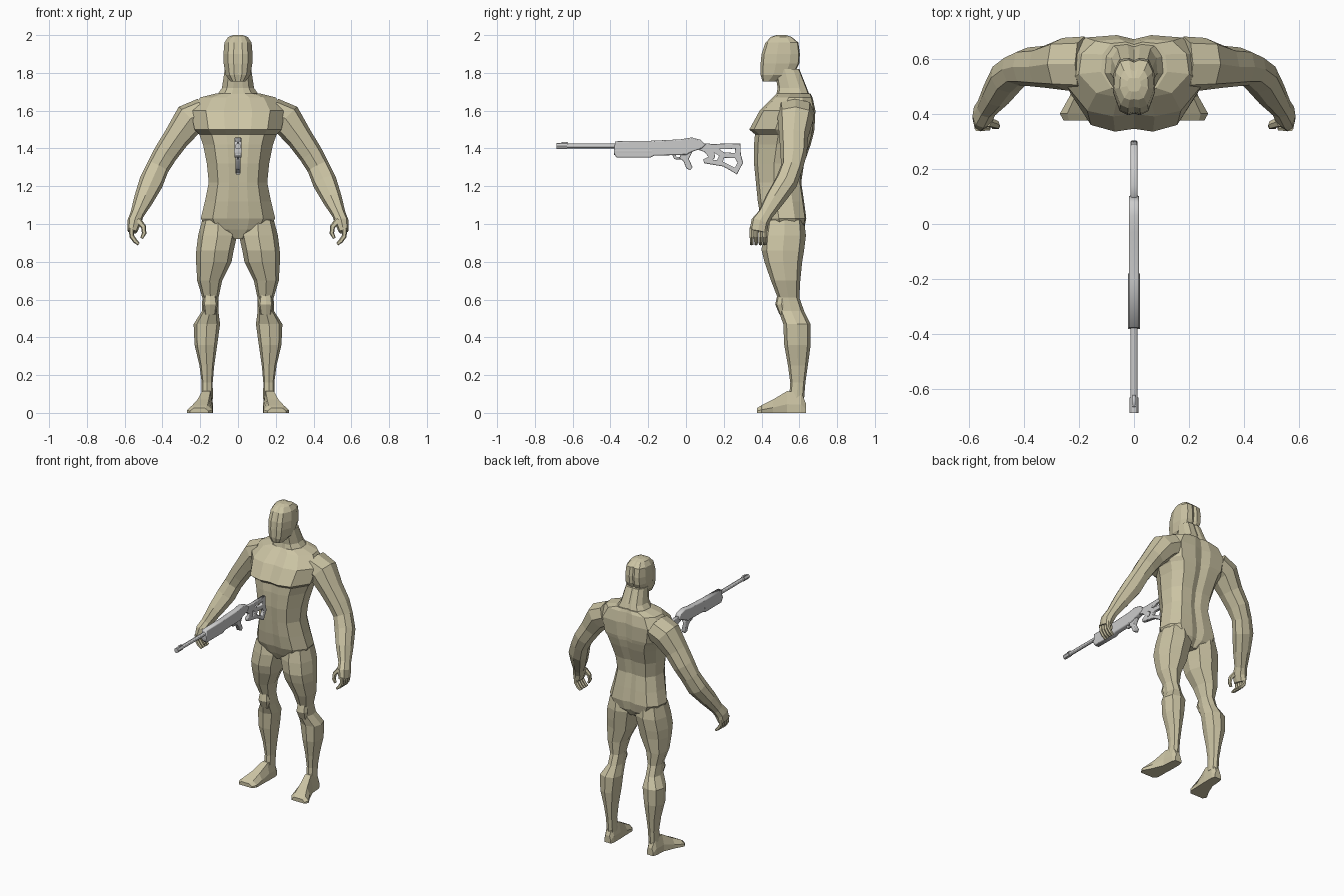
import bpy, bmesh, math
from mathutils import Vector

skin = bpy.data.materials.new("tan")
skin.diffuse_color = (0.6, 0.55, 0.37, 1)


def add(name, mesh, mat=None):
    ob = bpy.data.objects.new(name, mesh)
    bpy.context.collection.objects.link(ob)
    if mat:
        mesh.materials.append(mat)
    return ob


def loft(name, rings, mirror=False, mat=skin):
    """Skin a list of equal-length point rings and cap both ends."""
    bm = bmesh.new()
    rs = [[bm.verts.new(p) for p in r] for r in rings]
    n = len(rs[0])
    for a, b in zip(rs, rs[1:]):
        for i in range(n):
            j = (i + 1) % n
            bm.faces.new((a[i], a[j], b[j], b[i]))
    bm.faces.new(rs[0][::-1])
    bm.faces.new(rs[-1])
    bmesh.ops.recalc_face_normals(bm, faces=bm.faces[:])
    me = bpy.data.meshes.new(name)
    bm.to_mesh(me)
    bm.free()
    ob = add(name, me, mat)
    if mirror:
        ob.modifiers.new("Mirror", 'MIRROR')
    return ob


def unit_ring(n=8, power=0.8):
    out = []
    for i in range(n):
        a = 2 * math.pi * i / n
        c, s = math.cos(a), math.sin(a)
        out.append((math.copysign(abs(c) ** power, c) if abs(c) > 1e-6 else 0,
                    math.copysign(abs(s) ** power, s) if abs(s) > 1e-6 else 0))
    return out


def body_ring(z, w, f, b):
    """Symmetric trunk section: half width w, front y f, back y b."""
    half = [(0, .03), (.3, 0), (.68, .07), (1, .4), (.95, .75), (.7, .97), (.25, 1), (0, .95)]
    full = half + [(-x, t) for x, t in half[-2:0:-1]]
    return [(x * w, f + t * (b - f), z) for x, t in full]


def flat_ring(z, cx, hw, f, b):
    return [(cx + x * hw, (f + b) / 2 + y * (b - f) / 2, z) for x, y in unit_ring()]


def tube(sections, n=8):
    """Rings square to a path of (x, y, z, side radius, depth radius)."""
    pts = [Vector(s[:3]) for s in sections]
    rings = []
    for i, s in enumerate(sections):
        t = (pts[min(i + 1, len(pts) - 1)] - pts[max(i - 1, 0)]).normalized()
        u = Vector((0, 1, 0)).cross(t).normalized()
        v = t.cross(u)
        rings.append([pts[i] + u * x * s[3] + v * y * s[4] for x, y in unit_ring(n)])
    return rings


# Trunk, neck and head
loft("torso", [body_ring(*s) for s in [
    (.92, .05, .45, .59), (.97, .16, .42, .625), (1.03, .197, .395, .637),
    (1.12, .175, .38, .625), (1.22, .155, .37, .61), (1.32, .165, .36, .625),
    (1.42, .185, .36, .66), (1.475, .205, .365, .675), (1.50, .23, .335, .68),
    (1.60, .25, .39, .685), (1.67, .20, .46, .67), (1.69, .12, .48, .66)]])
loft("neck", [body_ring(*s) for s in [
    (1.64, .14, .47, .67), (1.72, .085, .485, .64), (1.82, .07, .47, .60)]])
loft("head", [body_ring(*s) for s in [
    (1.755, .04, .405, .48), (1.79, .066, .395, .57), (1.85, .076, .395, .60),
    (1.90, .077, .40, .603), (1.96, .072, .42, .595), (1.99, .052, .45, .56),
    (2.0, .025, .48, .53)]])

# Legs and kneecaps
loft("leg", [flat_ring(*s) for s in [
    (1.02, .105, .085, .42, .625), (.94, .108, .103, .405, .635),
    (.86, .122, .099, .40, .625), (.80, .128, .094, .415, .615),
    (.70, .15, .066, .45, .605), (.61, .146, .043, .485, .60),
    (.54, .147, .043, .49, .625), (.47, .165, .07, .515, .66),
    (.36, .17, .06, .52, .66), (.25, .165, .039, .54, .645),
    (.16, .163, .029, .552, .632), (.07, .163, .03, .545, .625)]], True)
loft("kneecap", [flat_ring(*s) for s in [
    (.63, .147, .032, .485, .54), (.575, .147, .04, .472, .54), (.52, .147, .03, .495, .54)]], True)

# Feet
sole = [(-1, 0), (1, 0), (1, .4), (.6, 1), (-.6, 1), (-1, .4)]
loft("foot", [[(cx + x * hw, y, z * h) for x, z in sole] for y, cx, hw, h in [
    (.635, .165, .025, .05), (.61, .165, .033, .11), (.535, .168, .036, .115),
    (.46, .185, .05, .07), (.40, .202, .067, .04), (.375, .205, .05, .025)]], True)

# Arms with hands
loft("arm", tube([
    (.18, .58, 1.59, .08, .10), (.255, .58, 1.555, .088, .095),
    (.325, .57, 1.458, .07, .076), (.385, .57, 1.37, .064, .07),
    (.425, .56, 1.30, .06, .058), (.46, .53, 1.22, .064, .06),
    (.50, .47, 1.13, .052, .052), (.535, .42, 1.05, .036, .04),
    (.55, .392, 1.01, .037, .047), (.56, .382, .96, .026, .047)]), True)
for i in range(4):
    y = .348 + i * .023
    loft("finger", tube([(.565, y, .98, .014, .0125), (.562, y, .935, .013, .012),
                         (.545, y, .91, .012, .011), (.525, y, .893, .008, .009)], 6), True)
loft("thumb", tube([(.53, .37, 1.02, .018, .018), (.50, .36, .985, .014, .015),
                    (.497, .355, .95, .012, .012), (.51, .352, .925, .008, .009)], 6), True)


# Rifle: flat profiles in the y-z plane with rounded edges
def plate(name, outlines, half, bevel=.006):
    cu = bpy.data.curves.new(name, 'CURVE')
    cu.dimensions = '2D'
    cu.fill_mode = 'BOTH'
    cu.extrude = half - bevel
    cu.bevel_depth = bevel
    cu.bevel_resolution = 1
    for pts in outlines:
        sp = cu.splines.new('POLY')
        sp.points.add(len(pts) - 1)
        for p, (y, z) in zip(sp.points, pts):
            p.co = (y, z, 0, 1)
        sp.use_cyclic_u = True
    tmp = bpy.data.objects.new("profile", cu)
    bpy.context.collection.objects.link(tmp)
    dg = bpy.context.evaluated_depsgraph_get()
    me = bpy.data.meshes.new_from_object(tmp.evaluated_get(dg))
    bpy.data.objects.remove(tmp)
    ob = add(name, me)
    ob.rotation_euler = (math.pi / 2, 0, math.pi / 2)
    return ob


plate("receiver", [[(-.37, 1.432), (-.2, 1.434), (-.03, 1.442), (.03, 1.452), (.075, 1.44),
                    (.095, 1.42), (.08, 1.405), (.03, 1.388), (0, 1.372), (-.17, 1.368),
                    (-.19, 1.357), (-.365, 1.358), (-.375, 1.375)]], .019)
plate("grip", [[(-.02, 1.385), (.03, 1.385), (.01, 1.345), (.03, 1.302), (.022, 1.29),
                (.005, 1.297), (-.01, 1.335), (-.03, 1.35)]], .014, .004)
plate("trigger_guard", [[(-.075, 1.375), (-.06, 1.345), (-.015, 1.343), (0, 1.375)],
                        [(-.058, 1.368), (-.052, 1.353), (-.022, 1.353), (-.016, 1.368)]], .006, .002)
plate("stock", [[(.07, 1.425), (.14, 1.42), (.285, 1.423), (.286, 1.37), (.298, 1.325),
                 (.268, 1.268), (.24, 1.285), (.20, 1.308), (.10, 1.325), (.095, 1.34),
                 (.125, 1.355), (.10, 1.385), (.07, 1.395)],
                [(.165, 1.40), (.265, 1.403), (.263, 1.372), (.20, 1.375)],
                [(.145, 1.385), (.18, 1.362), (.165, 1.333), (.135, 1.336), (.15, 1.355)],
                [(.20, 1.355), (.262, 1.352), (.277, 1.325), (.26, 1.293), (.19, 1.328)]], .012, .004)


# Barrel, muzzle, magazine tube
def rod(name, y0, y1, z, r):
    bpy.ops.mesh.primitive_cylinder_add(vertices=12, radius=r, depth=y1 - y0,
                                        location=(0, (y0 + y1) / 2, z), rotation=(math.pi / 2, 0, 0))
    bpy.context.object.name = name
    bpy.ops.object.shade_smooth_by_angle()


rod("barrel", -.67, -.3, 1.412, .013)
rod("muzzle", -.685, -.63, 1.412, .016)
rod("handguard", -.38, -.18, 1.385, .021)
plate("front_sight", [[(-.67, 1.42), (-.655, 1.432), (-.63, 1.432), (-.62, 1.42)]], .006, .002)
